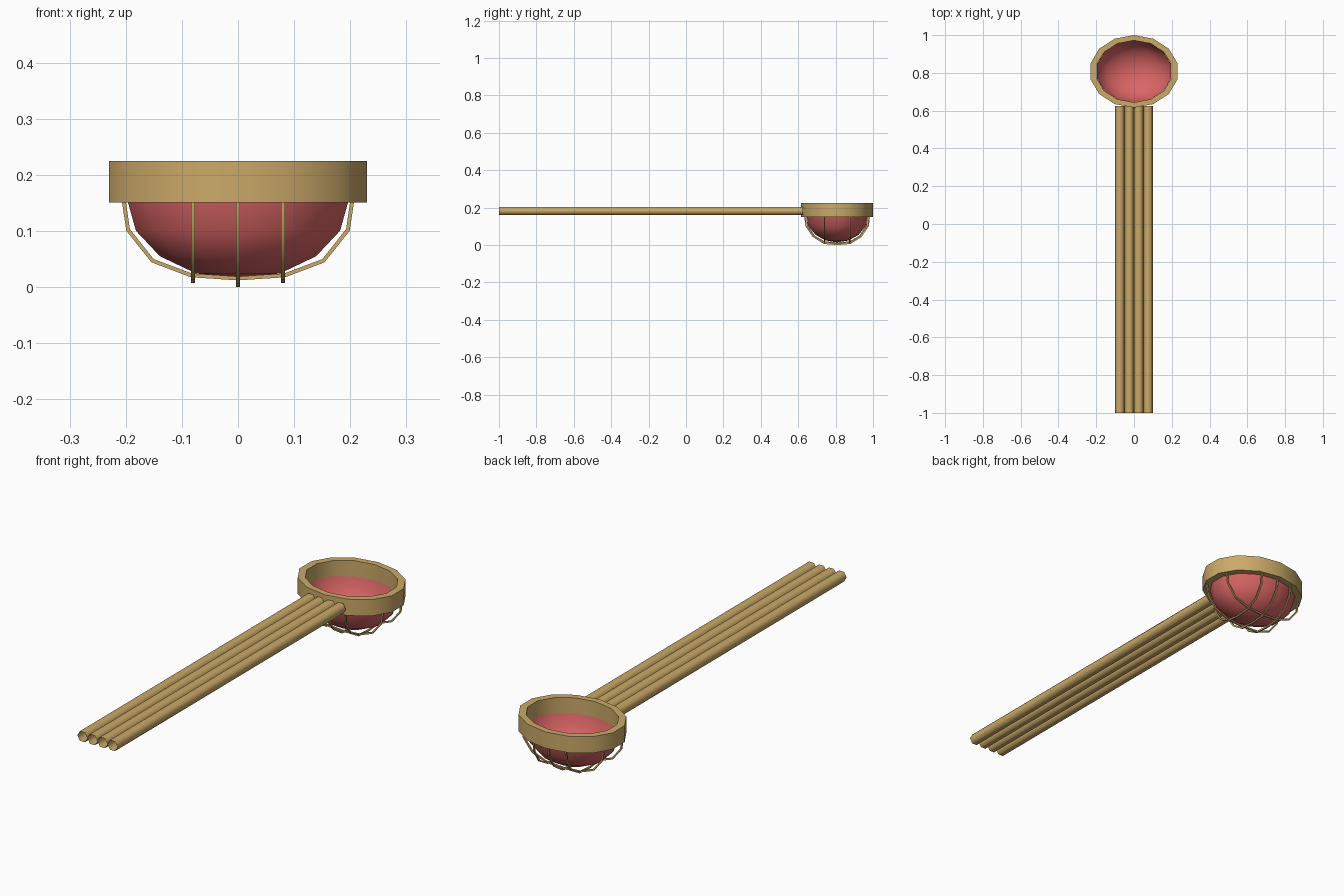
import bpy, bmesh, math

if "Cube" in bpy.data.objects:
    bpy.data.objects.remove(bpy.data.objects["Cube"])

CY = 0.808      # centre of the basket along y
SEG = 14        # sides of rim and bowl


def material(name, color):
    m = bpy.data.materials.new(name)
    m.diffuse_color = color
    m.use_nodes = True
    m.node_tree.nodes["Principled BSDF"].inputs["Base Color"].default_value = m.diffuse_color
    return m


WOOD = material("wood", (0.60, 0.40, 0.14, 1))
RED = material("red_bowl", (0.70, 0.13, 0.13, 1))


def finish(name, bm, mat, angle=40):
    bmesh.ops.recalc_face_normals(bm, faces=bm.faces)
    me = bpy.data.meshes.new(name)
    bm.to_mesh(me)
    bm.free()
    ob = bpy.data.objects.new(name, me)
    bpy.context.collection.objects.link(ob)
    me.materials.append(mat)
    bpy.ops.object.select_all(action='DESELECT')
    ob.select_set(True)
    bpy.context.view_layer.objects.active = ob
    bpy.ops.object.shade_smooth_by_angle(angle=math.radians(angle))
    return ob


def oval(bm, rx, ry, z, n=SEG):
    return [bm.verts.new((rx * math.sin(2 * math.pi * i / n),
                          CY + ry * math.cos(2 * math.pi * i / n), z)) for i in range(n)]


def bridge(bm, a, b):
    n = len(a)
    for i in range(n):
        bm.faces.new((a[i], a[(i + 1) % n], b[(i + 1) % n], b[i]))


# Rim: thick oval band
bm = bmesh.new()
loops = [oval(bm, rx, ry, z) for rx, ry, z in
         ((0.236, 0.192, 0.151), (0.236, 0.192, 0.225),
          (0.203, 0.164, 0.225), (0.203, 0.164, 0.151))]
for i in range(4):
    bridge(bm, loops[i], loops[(i + 1) % 4])
finish("rim", bm, WOOD)

# Bowl: open half ellipsoid
bm = bmesh.new()
prev = None
for k in range(4):
    t = math.radians(22.5 * k)
    cur = oval(bm, 0.202 * math.cos(t), 0.164 * math.cos(t), 0.154 - 0.14 * math.sin(t))
    if prev:
        bridge(bm, prev, cur)
    prev = cur
tip = bm.verts.new((0, CY, 0.014))
for i in range(SEG):
    bm.faces.new((prev[i], prev[(i + 1) % SEG], tip))
finish("bowl", bm, RED, 60)

# Handle: four open hexagonal tubes side by side
for j in range(4):
    bm = bmesh.new()
    ends = []
    for y in (-1.0, 0.625):
        ends.append([bm.verts.new((-0.075 + 0.05 * j + 0.025 * math.cos(i * math.pi / 3), y,
                                   0.183 + 0.025 * math.sin(i * math.pi / 3))) for i in range(6)])
    bridge(bm, *ends)
    finish(f"handle_rod_{j + 1}", bm, WOOD, 70)


# Cage wires: bent strips of square section below the bowl
def wire(name, axis, offset, half, bottom):
    h = 0.0035
    right = [(half, 0.2245), (half, 0.15), (half * 0.965, 0.102),
             (half * 0.75, 0.047), (half * 0.41, bottom + 0.009)]
    path = [(-u, z) for u, z in right] + [(0, bottom + h)] + right[::-1]
    bm = bmesh.new()
    rings = []
    for i, (u, z) in enumerate(path):
        a, b = path[max(i - 1, 0)], path[min(i + 1, len(path) - 1)]
        du, dz = b[0] - a[0], b[1] - a[1]
        ln = math.hypot(du, dz)
        nu, nz = -dz / ln * h, du / ln * h
        ring = []
        for s, w in ((1, h), (1, -h), (-1, -h), (-1, h)):
            p, q, o = u + s * nu, z + s * nz, offset + w
            ring.append(bm.verts.new((p, CY + o, q) if axis == 'x' else (o, CY + p, q)))
        rings.append(ring)
    for a, b in zip(rings, rings[1:]):
        bridge(bm, a, b)
    bm.faces.new(rings[0])
    bm.faces.new(rings[-1])
    finish(name, bm, WOOD, 30)


for i, (x, half, low) in enumerate(((-0.08, 0.162, 0.007), (0, 0.172, 0.0), (0.08, 0.162, 0.007))):
    wire(f"cage_wire_long_{i + 1}", 'y', x, half, low)
for i, y in enumerate((-0.067, 0.067)):
    wire(f"cage_wire_cross_{i + 1}", 'x', y, 0.203, 0.012)
